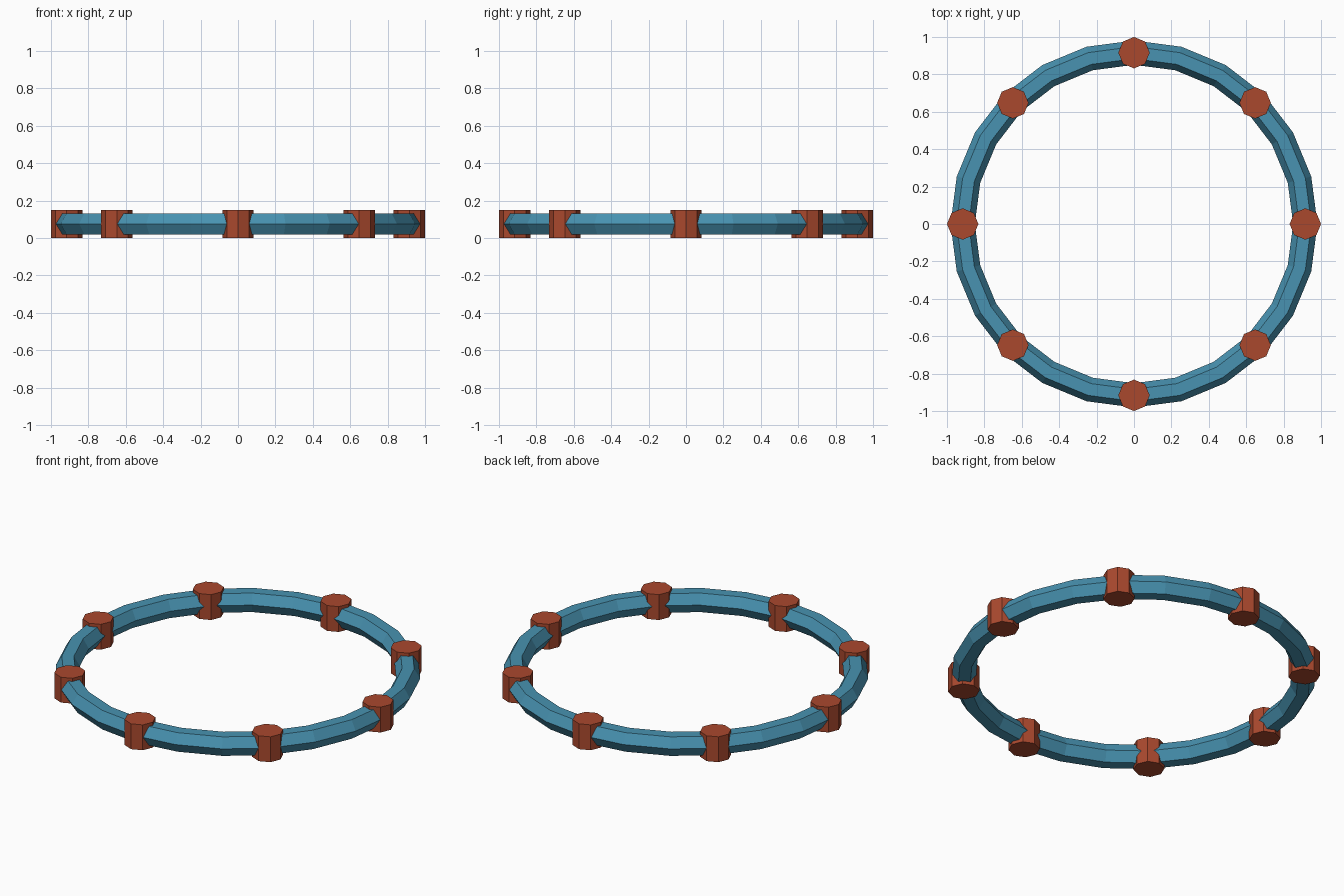
import bpy
from math import pi, cos, sin

if "Cube" in bpy.data.objects:
    bpy.data.objects.remove(bpy.data.objects["Cube"])

R, ZC = 0.916, 0.075


def material(name, rgb):
    m = bpy.data.materials.new(name)
    m.diffuse_color = (*rgb, 1)
    m.use_nodes = True
    m.node_tree.nodes["Principled BSDF"].inputs["Base Color"].default_value = m.diffuse_color
    return m


blue = material("blue", (0.065, 0.29, 0.44))
rust = material("rust red", (0.40, 0.065, 0.027))

# Hexagonal-section ring with 24 segments
bpy.ops.mesh.primitive_torus_add(major_radius=R, minor_radius=0.065,
                                 major_segments=24, minor_segments=6,
                                 location=(0, 0, ZC))
ring = bpy.context.object
ring.name = "ring"
ring.data.materials.append(blue)

# Eight octagonal posts spaced around the ring
for i in range(8):
    a = i * pi / 4
    bpy.ops.mesh.primitive_cylinder_add(vertices=8, radius=0.084, depth=0.15,
                                        location=(R * cos(a), R * sin(a), ZC))
    post = bpy.context.object
    post.name = f"post_{i + 1}"
    post.data.materials.append(rust)

for o in bpy.context.scene.objects:
    o.data.polygons.foreach_set("use_smooth", [False] * len(o.data.polygons))
